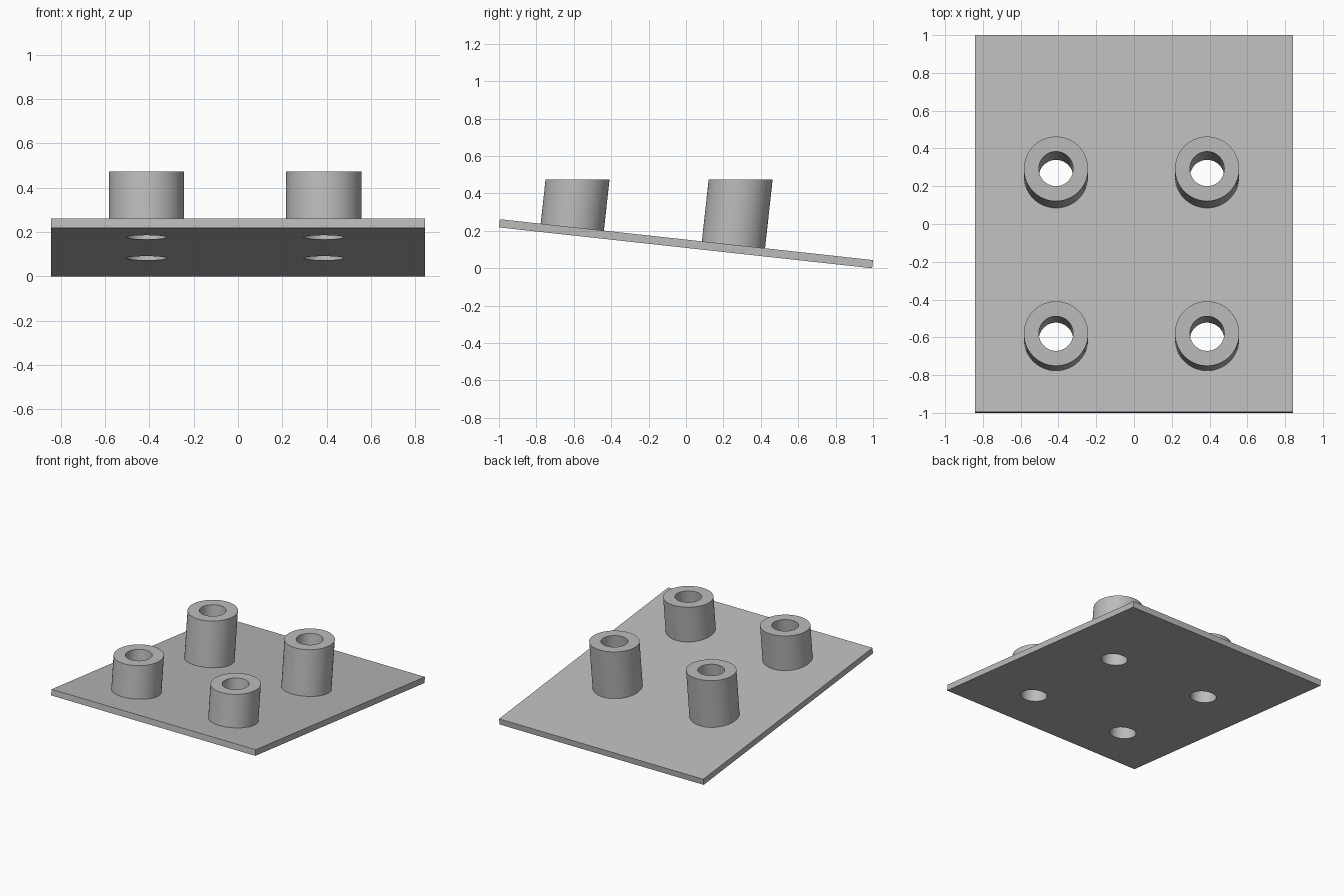
import bpy, bmesh, math
from mathutils import Matrix, Vector

cube = bpy.data.objects.get("Cube")
if cube:
    bpy.data.objects.remove(cube, do_unlink=True)

WIDTH, LENGTH, THICK = 1.686, 2.007, 0.044
TILT = math.radians(6.25)
POST_TOP = 0.474
R_OUT, R_HOLE = 0.17, 0.091
SEGS = 64
POSTS = [(x, y) for x in (-0.413, 0.387) for y in (-0.58, 0.292)]

# Sloping frame of the plate, and the direction its posts lean
frame = Matrix.Translation((0, 0, 0.131)) @ Matrix.Rotation(-TILT, 4, 'X')
axis = (frame.to_3x3() @ Vector((0, 0, 1))).normalized()

grey = bpy.data.materials.new("plain grey")
grey.use_nodes = True
colour = (0.5, 0.5, 0.5, 1)
grey.diffuse_color = colour
grey.node_tree.nodes["Principled BSDF"].inputs["Base Color"].default_value = colour


def make_object(name, bm):
    bmesh.ops.recalc_face_normals(bm, faces=bm.faces)
    mesh = bpy.data.meshes.new(name)
    bm.to_mesh(mesh)
    bm.free()
    mesh.materials.append(grey)
    obj = bpy.data.objects.new(name, mesh)
    bpy.context.collection.objects.link(obj)
    return obj


def activate(obj):
    bpy.ops.object.select_all(action='DESELECT')
    obj.select_set(True)
    bpy.context.view_layer.objects.active = obj


def local_centre(x, y):
    return frame.inverted() @ Vector((x, y, POST_TOP))


# Base plate
bm = bmesh.new()
bmesh.ops.create_cube(bm, size=1, matrix=frame @ Matrix.Diagonal((WIDTH, LENGTH, THICK, 1)))
plate = make_object("base_plate", bm)

# Hole cutters, square to the plate
bm = bmesh.new()
for x, y in POSTS:
    c = local_centre(x, y)
    bmesh.ops.create_cone(bm, cap_ends=True, segments=SEGS, radius1=R_HOLE, radius2=R_HOLE,
                          depth=THICK * 4, matrix=frame @ Matrix.Translation((c.x, c.y, 0)))
cutter = make_object("hole_cutter", bm)
cutter.hide_render = True
cut = plate.modifiers.new("holes", 'BOOLEAN')
cut.operation, cut.solver, cut.object = 'DIFFERENCE', 'EXACT', cutter
activate(plate)
bpy.ops.object.modifier_apply(modifier=cut.name)
bpy.data.objects.remove(cutter, do_unlink=True)
bpy.ops.object.shade_smooth_by_angle(angle=math.radians(30))


# Hollow posts, leaning with the plate and cut level at the top
def make_post(name, x, y):
    c = local_centre(x, y)
    bm = bmesh.new()

    def ring(radius, level_top):
        verts = []
        for i in range(SEGS):
            a = math.tau * i / SEGS
            p = frame @ Vector((c.x + radius * math.cos(a), c.y + radius * math.sin(a), THICK / 2))
            if level_top:
                p += axis * ((POST_TOP - p.z) / axis.z)
            verts.append(bm.verts.new(p))
        return verts

    loops = [ring(R_OUT, False), ring(R_OUT, True), ring(R_HOLE, True), ring(R_HOLE, False)]
    for k in range(4):
        a, b = loops[k], loops[(k + 1) % 4]
        for i in range(SEGS):
            j = (i + 1) % SEGS
            bm.faces.new((a[i], a[j], b[j], b[i]))
    obj = make_object(name, bm)
    activate(obj)
    bpy.ops.object.shade_smooth_by_angle(angle=math.radians(30))


for x, y in POSTS:
    make_post(f"{'front' if y < 0 else 'back'}_{'right' if x < 0 else 'left'}_post", x, y)
